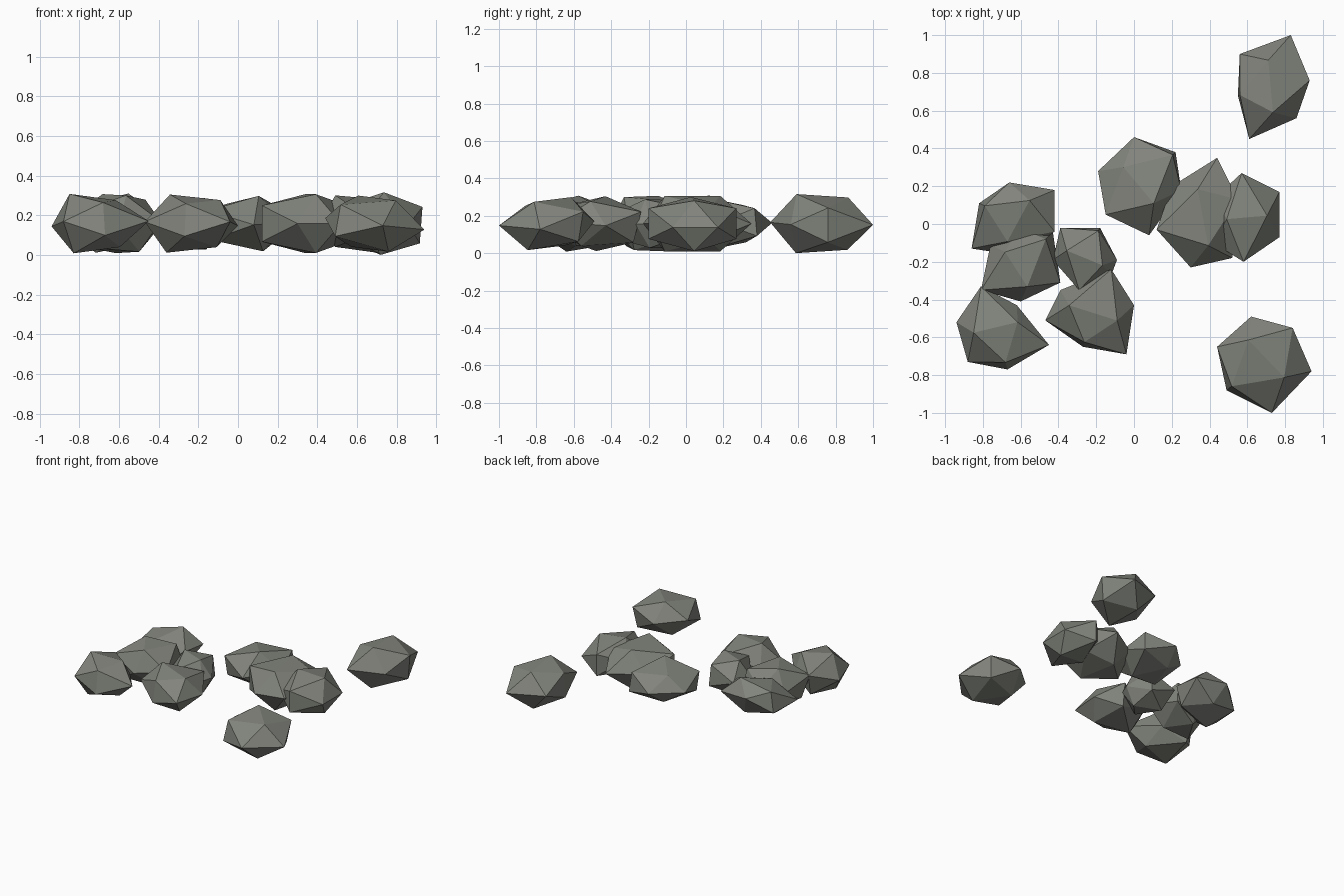
import bpy
import bmesh
from math import sin, cos, radians
from mathutils import Vector

default = bpy.data.objects.get("Cube")
if default:
    bpy.data.objects.remove(default)

# One stone colour for every rock
stone = bpy.data.materials.new("grey_green_stone")
stone.use_nodes = True
colour = (0.22, 0.23, 0.2, 1.0)
stone.diffuse_color = colour
shader = stone.node_tree.nodes["Principled BSDF"]
shader.inputs["Base Color"].default_value = colour
shader.inputs["Roughness"].default_value = 0.9

MIDDLE = 0.158            # height of the widest girth
CROWN = 0.148             # vertical offset of the top and bottom ridges
INSET = 0.62              # how far a ridge point sits from centre to side
RIDGE = 0.85              # ridge radius of a unit twelve-cornered solid
END_ANGLE = radians(31.7)  # elevation of the paired end corners


def rock(name, side_a, side_b, end_a, end_b, tilt=0, lean=0,
         crowns=(CROWN, CROWN)):
    """Twelve-cornered faceted boulder: two pairs of side corners, two ends
    with an upper and a lower corner, and a ridge above and below.
    A positive tilt rolls it down towards end_a, a positive lean lifts
    side_a, and crowns give the ridge height next to each side."""
    sides = [Vector(p) for p in side_a + side_b]
    centre = sum(sides, Vector((0, 0))) / len(sides)
    ends = [Vector(end_a), Vector(end_b)]
    axis = (ends[0] - ends[1]) / 2
    roll = radians(tilt)
    radius = sum(crowns) / 2 / RIDGE
    corners = []

    def add(point, rise):
        corners.append((point.x, point.y, MIDDLE + rise))

    # Side corners around the girth, with the ridge corners beside them
    for pair, lift, crown in zip((sides[:2], sides[2:]), (lean, -lean), crowns):
        for p in pair:
            along = (p - centre).dot(axis) / axis.length_squared
            add(p, lift - crown * along * sin(roll))
        ridge = centre.lerp((pair[0] + pair[1]) / 2, INSET)
        for level in (1, -1):
            add(ridge + axis * RIDGE * level * sin(roll),
                level * crown * cos(roll) + lift * INSET)

    # Paired corners at both ends
    for end, sign in zip(ends, (1, -1)):
        angles = [level * END_ANGLE - sign * roll for level in (1, -1)]
        widest = max(cos(a) for a in angles)
        for a in angles:
            add(centre.lerp(end, cos(a) / widest), radius * sin(a))

    # Wrap the corners in flat triangular facets
    bm = bmesh.new()
    for corner in corners:
        bm.verts.new(corner)
    hull = bmesh.ops.convex_hull(bm, input=bm.verts[:])
    loose = {g for g in hull["geom_interior"] + hull["geom_unused"]
             if isinstance(g, bmesh.types.BMVert)}
    bmesh.ops.delete(bm, geom=list(loose), context="VERTS")
    bmesh.ops.recalc_face_normals(bm, faces=bm.faces[:])

    mesh = bpy.data.meshes.new(name)
    bm.to_mesh(mesh)
    bm.free()
    mesh.materials.append(stone)
    obj = bpy.data.objects.new(name, mesh)
    bpy.context.scene.collection.objects.link(obj)


# Two lone rocks on the left
rock("back_lone_rock",
     [(.56, .9), (.83, 1)], [(.86, .56), (.61, .45)],
     (.93, .76), (.55, .68), tilt=3, crowns=(.14, MIDDLE))
rock("front_lone_rock",
     [(.94, -.78), (.73, -1)], [(.44, -.65), (.62, -.49)],
     (.49, -.88), (.84, -.55), tilt=-7, lean=-.02, crowns=(.13, .13))

# Middle cluster of three
rock("cluster_back_rock",
     [(0, .46), (-.19, .28)], [(.08, -.06), (.25, .18)],
     (-.15, .05), (.22, .38), tilt=4, crowns=(.1, .14))
rock("cluster_middle_rock",
     [(.2, .2), (.44, .35)], [(.3, -.23), (.52, -.18)],
     (.12, -.03), (.55, .13))
rock("cluster_left_rock",
     [(.77, .17), (.77, -.07)], [(.42, -.1), (.43, .14)],
     (.57, .27), (.58, -.2), lean=-.02, crowns=(.135, .13))

# Right-hand pile of five
rock("pile_back_rock",
     [(-.66, .22), (-.42, .18)], [(-.86, -.13), (-.6, -.17)],
     (-.82, .11), (-.42, -.04), tilt=-8, lean=.045, crowns=(.125, .12))
rock("pile_middle_rock",
     [(-.39, -.31), (-.6, -.41)], [(-.76, -.11), (-.61, -.02)],
     (-.43, -.04), (-.81, -.35), tilt=-12, crowns=(.145, .152))
rock("pile_small_rock",
     [(-.39, -.02), (-.43, -.19)], [(-.09, -.19), (-.12, -.27)],
     (-.29, -.35), (-.18, -.02), tilt=5, crowns=(.13, .13))
rock("pile_left_rock",
     [(0, -.43), (-.04, -.69)], [(-.47, -.51), (-.39, -.35)],
     (-.27, -.65), (-.12, -.24), tilt=-8, crowns=(.12, CROWN))
rock("pile_front_rock",
     [(-.94, -.52), (-.88, -.73)], [(-.45, -.64), (-.62, -.43)],
     (-.67, -.77), (-.81, -.33), tilt=-10, crowns=(.152, .12))
